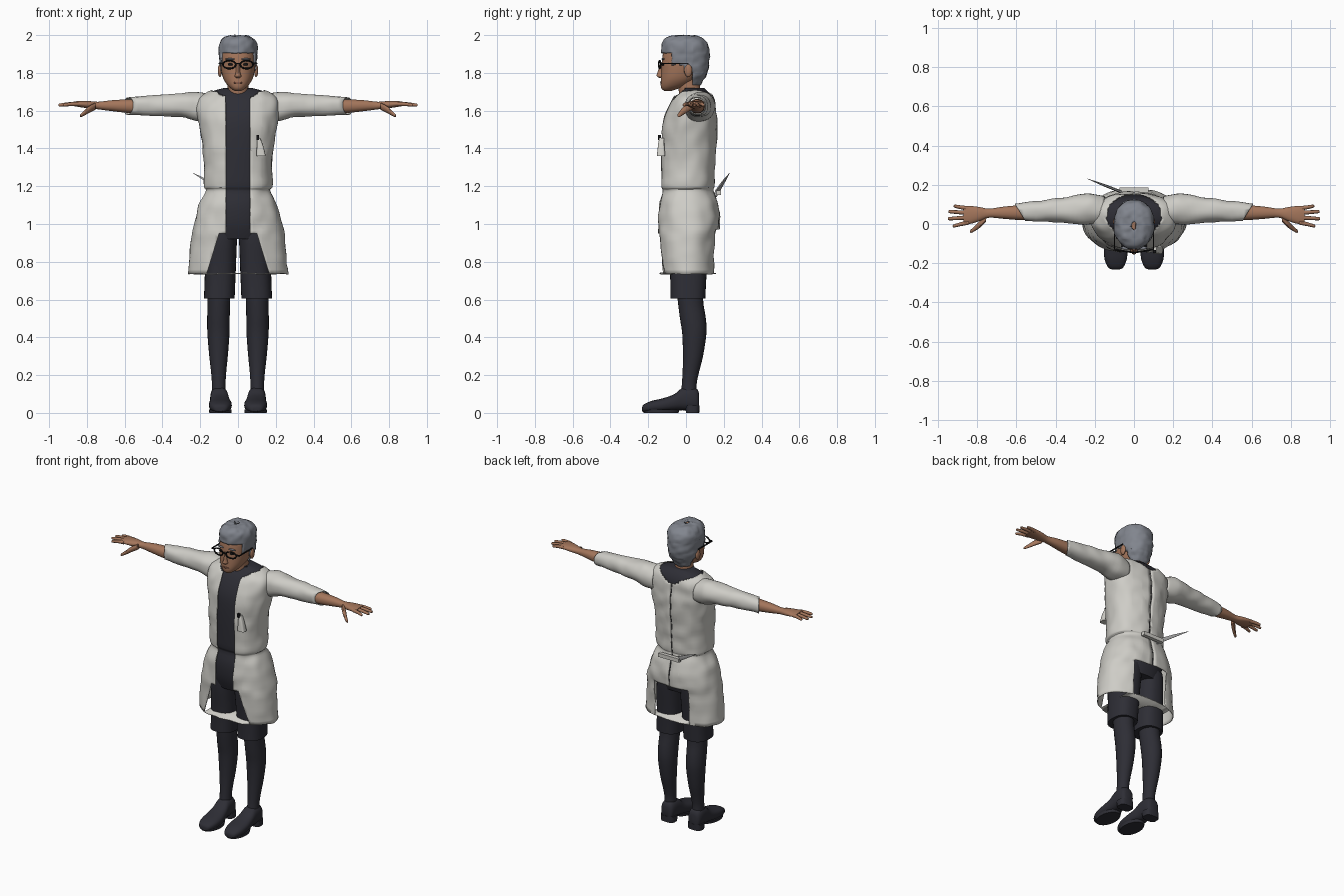
import bpy, bmesh, math
from mathutils import Vector, noise

if "Cube" in bpy.data.objects:
    bpy.data.objects.remove(bpy.data.objects["Cube"])


def material(name, r, g, b):
    m = bpy.data.materials.new(name)
    m.use_nodes = True
    m.diffuse_color = (r, g, b, 1)
    node = next(n for n in m.node_tree.nodes if n.type == 'BSDF_PRINCIPLED')
    node.inputs["Base Color"].default_value = (r, g, b, 1)
    node.inputs["Roughness"].default_value = 0.8
    return m


COAT = material("coat_grey_white", 0.62, 0.61, 0.57)
DARK = material("dark_cloth", 0.027, 0.027, 0.036)
SKIN = material("skin", 0.37, 0.18, 0.105)
HAIR = material("grey_hair", 0.22, 0.235, 0.27)
BLACK = material("black_frame", 0.008, 0.008, 0.009)
LIP = material("lip_brown", 0.24, 0.1, 0.065)
STEEL = material("strap_grey", 0.36, 0.36, 0.36)
parts = []


def finish(name, bm, mat, mirror=False):
    mesh = bpy.data.meshes.new(name)
    bm.to_mesh(mesh)
    bm.free()
    mesh.materials.append(mat)
    obj = bpy.data.objects.new(name, mesh)
    bpy.context.collection.objects.link(obj)
    if mirror:
        obj.modifiers.new("mirror", 'MIRROR')
    parts.append(obj)
    return obj


def spline(rings, sub):
    """Smoothly fill in extra rings between the given ones."""
    out = []
    for i in range(len(rings) - 1):
        a, b = rings[max(i - 1, 0)], rings[i]
        c, d = rings[i + 1], rings[min(i + 2, len(rings) - 1)]
        for s in range(sub):
            t = s / sub
            out.append([q + t * (r - p + t * (2 * p - 5 * q + 4 * r - w + t * (3 * (q - r) + w - p))) / 2
                        for p, q, r, w in zip(a, b, c, d)])
    return out + [list(rings[-1])]


def loft(name, rings, mat, axis='z', p=2.0, n=24, sub=3, mirror=False):
    """Rings are (position on axis, low a, high a, low b, high b)."""
    bm = bmesh.new()
    loops = []
    for t, a0, a1, b0, b1 in spline(rings, sub):
        loop = []
        for k in range(n):
            c, s = math.cos(math.tau * k / n), math.sin(math.tau * k / n)
            a = (a0 + a1) / 2 + (a1 - a0) / 2 * math.copysign(abs(c) ** (2 / p), c)
            b = (b0 + b1) / 2 + (b1 - b0) / 2 * math.copysign(abs(s) ** (2 / p), s)
            loop.append(bm.verts.new({'x': (t, a, b), 'y': (a, t, b), 'z': (a, b, t)}[axis]))
        loops.append(loop)
    for low, high in zip(loops, loops[1:]):
        for k in range(n):
            j = (k + 1) % n
            bm.faces.new((low[k], low[j], high[j], high[k]))
    bm.faces.new(loops[0])
    bm.faces.new(loops[-1])
    bmesh.ops.recalc_face_normals(bm, faces=bm.faces)
    return finish(name, bm, mat, mirror)


def trim(obj, planes, remove, thickness=0.0):
    """Cut along planes, drop the faces matching a rule, then thicken inward."""
    bm = bmesh.new()
    bm.from_mesh(obj.data)
    for co, no in planes:
        bmesh.ops.bisect_plane(bm, geom=bm.verts[:] + bm.edges[:] + bm.faces[:],
                               plane_co=co, plane_no=no)
    gone = [f for f in bm.faces if len(f.verts) > 8 or remove(f.calc_center_median())]
    bmesh.ops.delete(bm, geom=gone, context='FACES')
    bm.to_mesh(obj.data)
    bm.free()
    if thickness:
        mod = obj.modifiers.new("thickness", 'SOLIDIFY')
        mod.thickness = thickness
        mod.offset = -1


def rumple(obj, size, amount):
    for v in obj.data.vertices:
        v.co += v.normal * noise.noise(v.co * size) * amount


def ball(name, loc, scale, mat, mirror=False):
    bm = bmesh.new()
    bmesh.ops.create_uvsphere(bm, u_segments=16, v_segments=10, radius=1)
    bmesh.ops.scale(bm, vec=scale, verts=bm.verts)
    bmesh.ops.translate(bm, vec=loc, verts=bm.verts)
    return finish(name, bm, mat, mirror)


def box(name, loc, size, mat, mirror=False):
    bm = bmesh.new()
    bmesh.ops.create_cube(bm, size=1)
    bmesh.ops.scale(bm, vec=size, verts=bm.verts)
    bmesh.ops.translate(bm, vec=loc, verts=bm.verts)
    return finish(name, bm, mat, mirror)


# Coat: (height, half width, front, back)
outline = [(0.735, .265, -.14, .16), (0.9, .25, -.15, .165), (1.0, .234, -.15, .18),
           (1.1, .207, -.145, .172), (1.175, .172, -.128, .146), (1.2, .184, -.135, .15),
           (1.3, .181, -.137, .152), (1.42, .19, -.136, .161), (1.53, .208, -.128, .164),
           (1.6, .218, -.107, .16), (1.66, .212, -.075, .152), (1.695, .17, -.045, .135),
           (1.715, .11, -.025, .115)]
coat = loft("coat", [(z, -w, w, f, b) for z, w, f, b in outline], COAT, p=2.3, n=64, sub=5)
rumple(coat, 14, 0.008)


def coat_gap(c):
    x = abs(c.x)
    front = c.y < 0 and (x < .065 or (c.z < .95 and x < .1 + (.95 - c.z) * .31))
    back = c.y > .03 and (x < .003 or (c.z < .97 and x < .125))
    collar = c.z > 1.65 and (x / .14) ** 2 + ((c.y - .04) / .115) ** 2 < 1
    return front or back or collar


cuts = [((0, 0, z), (0, 0, 1)) for z in (.95, .97)]
for s in (-1, 1):
    cuts += [((s * x, 0, 0), (1, 0, 0)) for x in (.065, .125, .003)]
    cuts.append(((s * .1, 0, .95), (s, 0, .31)))
trim(coat, cuts, coat_gap, 0.005)

# Shirt and hips under the coat
inner = [(z, w - .015, f + .014, b - .014) for z, w, f, b in outline if z > 1.15]
inner = [(.92, .15, -.1, .125), (1.0, .165, -.125, .145), (1.1, .17, -.13, .148)] + inner
inner.append((1.72, .07, -.025, .095))
loft("shirt", [(z, -w, w, f, b) for z, w, f, b in inner], DARK, p=2.3, n=48)

# Sleeves with slanted cuffs
sleeve = loft("sleeve", [(.15, 0, .14, 1.54, 1.685), (.22, -.005, .153, 1.545, 1.7),
                         (.3, 0, .146, 1.565, 1.692), (.4, .01, .13, 1.57, 1.685),
                         (.5, .012, .118, 1.575, 1.676), (.61, .015, .106, 1.58, 1.666)],
              COAT, 'x', p=2.2, n=32, sub=4, mirror=True)
rumple(sleeve, 16, 0.006)
trim(sleeve, [((.555, .015, 0), (1, -.6, 0))], lambda c: c.x > .555 + .6 * (c.y - .015), 0.004)

# Arms and hands
loft("forearm", [(.48, .02, .1, 1.585, 1.662), (.58, .02, .096, 1.588, 1.66),
                 (.67, .027, .088, 1.598, 1.655), (.74, .032, .078, 1.607, 1.647),
                 (.79, .014, .087, 1.612, 1.651), (.84, 0, .092, 1.619, 1.651),
                 (.87, .005, .088, 1.624, 1.648)], SKIN, 'x', p=2.2, mirror=True)
for name, y, drift, tip in (("index_finger", .008, -.018, .925), ("middle_finger", .033, -.006, .95),
                            ("ring_finger", .057, .006, .947), ("little_finger", .079, .012, .92)):
    knuckle, e = (.845 + tip) / 2, y + drift
    loft(name, [(.845, y - .012, y + .012, 1.623, 1.647),
                (knuckle, (y + e) / 2 - .01, (y + e) / 2 + .01, 1.624, 1.645),
                (tip - .006, e - .008, e + .008, 1.622, 1.638),
                (tip, e - .003, e + .003, 1.627, 1.633)], SKIN, 'x', n=10, mirror=True)
loft("thumb", [(.755, .012, .045, 1.605, 1.642), (.785, -.018, .018, 1.59, 1.628),
               (.812, -.036, -.01, 1.575, 1.602), (.832, -.046, -.028, 1.566, 1.584),
               (.837, -.041, -.035, 1.57, 1.576)], SKIN, 'x', n=12, mirror=True)

# Shorts, legs and shoes
loft("shorts_leg", [(.605, .018, .18, -.082, .102), (.75, .012, .175, -.085, .11),
                    (.9, .006, .168, -.1, .125), (.98, .002, .16, -.1, .13)],
     DARK, p=2.5, n=32, mirror=True)
loft("lower_leg", [(.08, .065, .14, -.03, .06), (.15, .066, .138, -.022, .056),
                   (.22, .062, .143, -.018, .07), (.3, .054, .152, -.016, .09),
                   (.42, .045, .162, -.02, .108), (.5, .044, .163, -.032, .105),
                   (.58, .042, .162, -.042, .092), (.66, .04, .165, -.05, .09)],
     DARK, mirror=True)
loft("shoe", [(-.232, .075, .11, .008, .03), (-.222, .055, .132, .005, .046),
              (-.18, .037, .15, .004, .064), (-.12, .033, .154, .006, .078),
              (-.06, .043, .149, .012, .1), (-.02, .05, .147, .014, .132),
              (.03, .053, .147, .012, .138), (.06, .06, .14, .012, .125),
              (.07, .075, .125, .02, .1)], DARK, 'y', p=2.5, mirror=True)
loft("shoe_sole", [(0, .035, .152, -.225, -.04), (.018, .033, .154, -.228, -.035)],
     DARK, sub=1, mirror=True)
loft("shoe_heel", [(0, .052, .148, 0, .07), (.04, .05, .15, -.005, .072)],
     DARK, p=3, sub=1, mirror=True)

# Neck, head and face
loft("neck", [(1.66, -.062, .062, -.035, .09), (1.72, -.055, .055, -.04, .075),
              (1.79, -.055, .055, -.05, .075)], SKIN)
skull = [(1.705, .018, -.115, -.075), (1.715, .034, -.128, -.045), (1.735, .056, -.134, .01),
         (1.77, .078, -.133, .06), (1.82, .09, -.13, .09), (1.87, .094, -.127, .105),
         (1.92, .09, -.116, .1), (1.965, .065, -.08, .08)]
loft("head", [(z, -w, w, f, b) for z, w, f, b in skull], SKIN, p=2.2, n=32)
loft("nose", [(1.772, -.01, .01, -.14, -.11), (1.783, -.018, .018, -.155, -.11),
              (1.8, -.012, .012, -.152, -.11), (1.85, -.009, .009, -.136, -.11)], SKIN, n=12)
ball("ear", (.096, .012, 1.812), (.011, .021, .034), SKIN, True)
ball("eye", (.04, -.122, 1.845), (.014, .007, .007), BLACK, True)
ball("eyebrow", (.042, -.122, 1.873), (.026, .008, .005), HAIR, True)
ball("mouth", (0, -.13, 1.748), (.024, .007, .006), LIP)

# Swept hair, cut along the hairline
crown = [(1.735, .05, .0, .075), (1.76, .066, -.03, .093), (1.8, .088, -.09, .114),
         (1.85, .099, -.125, .123), (1.9, .102, -.129, .124), (1.95, .1, -.126, .117),
         (1.98, .083, -.112, .095), (1.994, .055, -.08, .065), (1.999, .012, -.03, .01)]
hair = loft("hair", [(z, -w, w, f, b) for z, w, f, b in crown], HAIR, p=2.2, n=40, sub=4)


def below_hairline(c):
    return c.z < (1.905 if c.y < -.075 else 1.84 if c.y < -.01 else 1.8 if c.y < .035 else 0)


trim(hair, [((0, 0, z), (0, 0, 1)) for z in (1.8, 1.84, 1.905)]
     + [((0, y, 0), (0, 1, 0)) for y in (-.075, -.01, .035)], below_hairline, 0.012)
rumple(hair, 32, 0.008)

# Round glasses swept from an oval path
bm = bmesh.new()
rows = []
for i in range(28):
    u = math.tau * i / 28
    rows.append([])
    for j in range(8):
        v = math.tau * j / 8
        r = Vector((math.cos(u) * (.034 + .0045 * math.cos(v)), .0045 * math.sin(v),
                    math.sin(u) * (.021 + .0045 * math.cos(v))))
        rows[-1].append(bm.verts.new(r + Vector((.046, -.139 + .005 * math.cos(u), 1.844))))
for i in range(28):
    for j in range(8):
        k, m = (i + 1) % 28, (j + 1) % 8
        bm.faces.new((rows[i][j], rows[k][j], rows[k][m], rows[i][m]))
bmesh.ops.recalc_face_normals(bm, faces=bm.faces)
finish("glasses_rim", bm, BLACK, True)
box("glasses_bridge", (0, -.146, 1.85), (.026, .006, .007), BLACK)
box("glasses_hinge", (.09, -.131, 1.85), (.022, .007, .008), BLACK, True)
box("glasses_temple", (.1, -.06, 1.85), (.005, .145, .007), BLACK, True)

# Chest tag, pen and loose back strap
loft("chest_tag", [(1.36, .097, .147, -.154, -.11), (1.42, .1, .132, -.148, -.115),
                   (1.455, .1, .116, -.142, -.115)], COAT, p=4, sub=2)
box("tag_clip", (.104, -.14, 1.458), (.014, .014, .025), BLACK)
box("back_belt", (0, .174, 1.165), (.15, .024, .025), COAT)
loft("strap_point", [(-.238, .23, .232, 1.269, 1.271), (-.15, .19, .204, 1.208, 1.232),
                     (-.05, .15, .166, 1.14, 1.18)], STEEL, 'x', n=6, sub=1)

# Smooth shading with crisp edges
bpy.ops.object.select_all(action='DESELECT')
for obj in parts:
    obj.select_set(True)
bpy.context.view_layer.objects.active = parts[0]
bpy.ops.object.shade_smooth_by_angle(angle=math.radians(42))
